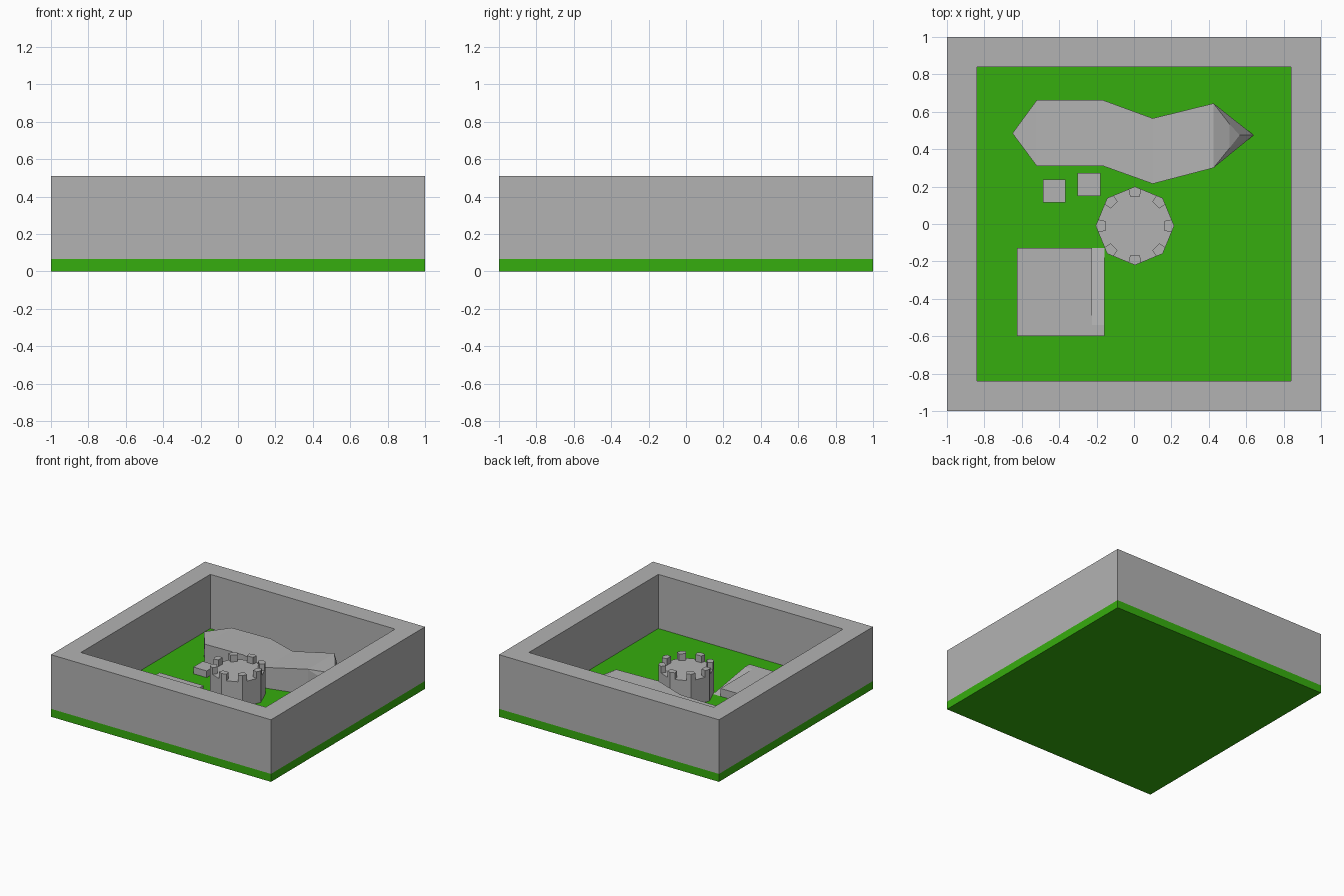
import bpy, bmesh, math

if "Cube" in bpy.data.objects:
    bpy.data.objects.remove(bpy.data.objects["Cube"])

FLOOR = 0.065


def material(name, rgb):
    m = bpy.data.materials.new(name)
    m.diffuse_color = (*rgb, 1)
    m.use_nodes = True
    m.node_tree.nodes["Principled BSDF"].inputs["Base Color"].default_value = m.diffuse_color
    return m


GREY = material("stone grey", (0.45, 0.45, 0.45))
GREEN = material("grass green", (0.037, 0.418, 0.0044))


def finish(name, bm, mat):
    bmesh.ops.recalc_face_normals(bm, faces=bm.faces)
    me = bpy.data.meshes.new(name)
    bm.to_mesh(me)
    bm.free()
    me.materials.append(mat)
    ob = bpy.data.objects.new(name, me)
    bpy.context.collection.objects.link(ob)
    return ob


def add_prism(bm, pts, z0, z1):
    """Vertical prism; z1 is one height or a height per point."""
    n = len(pts)
    tops = z1 if isinstance(z1, (list, tuple)) else [z1] * n
    lo = [bm.verts.new((x, y, z0)) for x, y in pts]
    hi = [bm.verts.new((x, y, z)) for (x, y), z in zip(pts, tops)]
    bm.faces.new(lo[::-1])
    bm.faces.new(hi)
    for i in range(n):
        j = (i + 1) % n
        bm.faces.new((lo[i], lo[j], hi[j], hi[i]))


def rect(x0, x1, y0, y1):
    return [(x0, y0), (x1, y0), (x1, y1), (x0, y1)]


def block(name, x0, x1, y0, y1, z0, z1, mat):
    bm = bmesh.new()
    add_prism(bm, rect(x0, x1, y0, y1), z0, z1)
    return finish(name, bm, mat)


# Grass base
block("grass_base", -1, 1, -1, 1, 0, FLOOR, GREEN)

# Square perimeter wall, one closed ring
bm = bmesh.new()
rings = []
for r, z in ((1, FLOOR), (1, 0.51), (0.84, 0.51), (0.84, FLOOR)):
    rings.append([bm.verts.new((x, y, z)) for x, y in rect(-r, r, -r, r)])
for k in range(4):
    a, b = rings[k], rings[(k + 1) % 4]
    for i in range(4):
        j = (i + 1) % 4
        bm.faces.new((a[i], a[j], b[j], b[i]))
finish("perimeter_wall", bm, GREY)

# Octagonal tower with a merlon on each corner
CX, CY, R = 0.005, -0.01, 0.21
bm = bmesh.new()
add_prism(bm, [(CX + R * math.cos(i * math.pi / 4), CY + R * math.sin(i * math.pi / 4))
               for i in range(8)], FLOOR, 0.27)
finish("tower", bm, GREY)
bm = bmesh.new()
for i in range(8):
    c, s = math.cos(i * math.pi / 4), math.sin(i * math.pi / 4)
    shape = [(0.158, -0.026), (0.196, -0.034), (R, 0), (0.196, 0.034), (0.158, 0.026)]
    add_prism(bm, [(CX + u * c - v * s, CY + u * s + v * c) for u, v in shape], 0.27, 0.325)
finish("tower_merlons", bm, GREY)

# Long winding rock ridge: sections of (x, lower y, upper y, height)
ridge = [(-0.65, 0.485, 0.485, 0.225), (-0.52, 0.31, 0.662, 0.225), (-0.165, 0.31, 0.662, 0.23),
         (0.1, 0.215, 0.565, 0.235), (0.425, 0.3, 0.645, 0.275)]
bm = bmesh.new()
for a, b in zip(ridge, ridge[1:]):
    pts = [(a[0], a[1]), (b[0], b[1]), (b[0], b[2]), (a[0], a[2])]
    hts = [a[3], b[3], b[3], a[3]]
    if a[1] == a[2]:
        pts, hts = pts[:3], hts[:3]
    add_prism(bm, pts, FLOOR, hts)
finish("rock_ridge", bm, GREY)

# Sloping faceted nose at the end of the ridge
bm = bmesh.new()
for p in [(0.425, 0.3, FLOOR), (0.425, 0.645, FLOOR), (0.64, 0.475, FLOOR), (0.425, 0.3, 0.275),
          (0.425, 0.645, 0.275), (0.51, 0.535, 0.235), (0.565, 0.475, 0.195), (0.51, 0.405, 0.235)]:
    bm.verts.new(p)
bmesh.ops.convex_hull(bm, input=bm.verts[:])
finish("ridge_nose", bm, GREY)

# Two small crates
block("small_block_left", -0.487, -0.365, 0.115, 0.238, FLOOR, 0.12, GREY)
block("small_block_right", -0.302, -0.18, 0.15, 0.273, FLOOR, 0.125, GREY)

# Low platform with a ramp along its right side
block("platform", -0.625, -0.225, -0.6, -0.127, FLOOR, 0.13, GREY)
block("ramp_landing", -0.225, -0.157, -0.6, -0.54, FLOOR, 0.13, GREY)
bm = bmesh.new()
add_prism(bm, rect(-0.225, -0.157, -0.54, -0.127), FLOOR - 0.002,
          [0.13, 0.13, FLOOR, FLOOR])
finish("ramp", bm, GREY)
